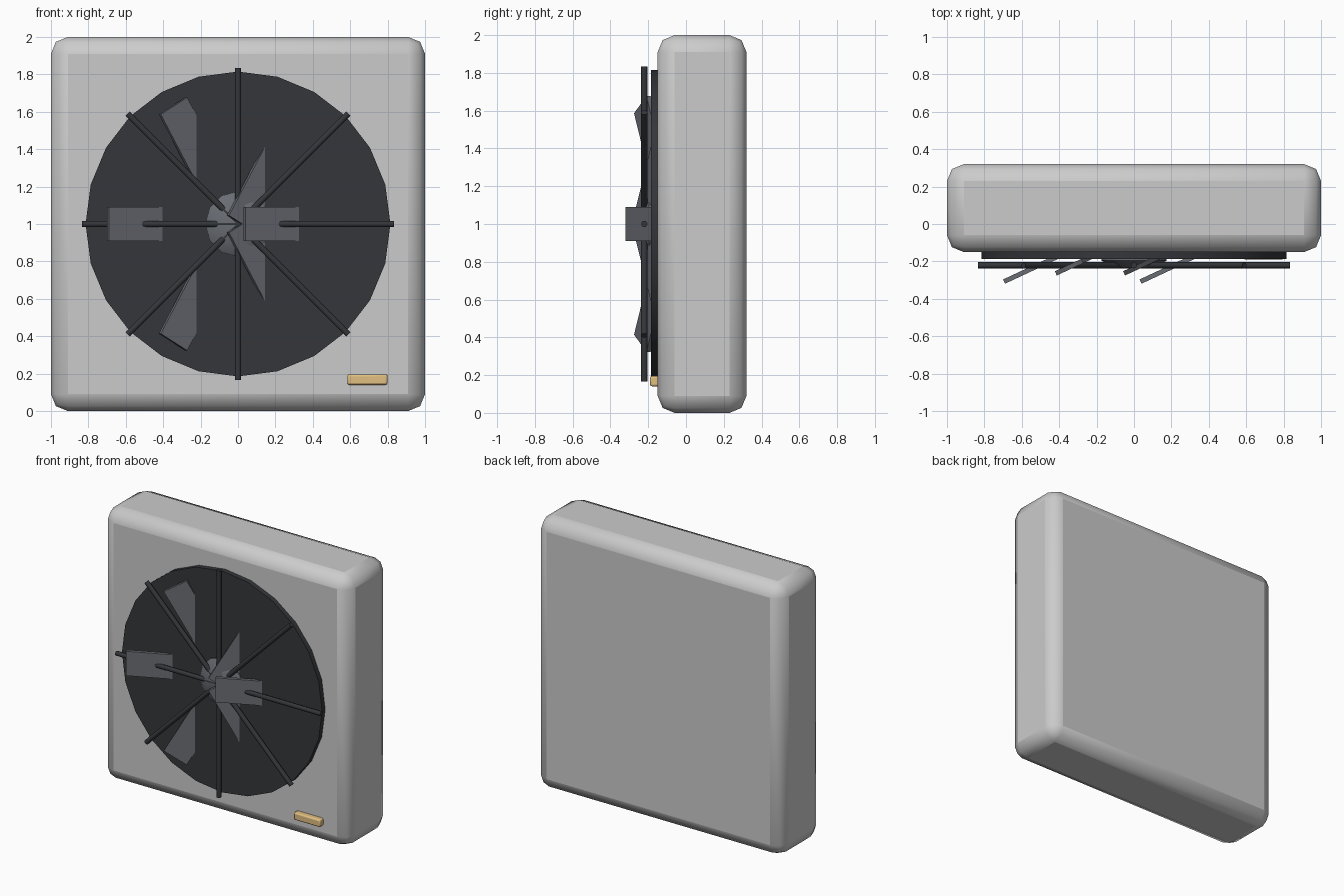
import bpy, math

if "Cube" in bpy.data.objects:
    bpy.data.objects.remove(bpy.data.objects["Cube"])


def material(name, rgb):
    m = bpy.data.materials.new(name)
    m.diffuse_color = (*rgb, 1)
    m.use_nodes = True
    m.node_tree.nodes["Principled BSDF"].inputs["Base Color"].default_value = m.diffuse_color
    return m


CASE = material("case_paint", (0.58, 0.58, 0.55))
DARK = material("dark_metal", (0.035, 0.037, 0.042))
BLADE = material("blade_metal", (0.14, 0.15, 0.17))
BRASS = material("brass", (0.75, 0.52, 0.22))


def finish(name, mat, bevel=0, segments=2):
    ob = bpy.context.object
    ob.name = name
    ob.data.materials.append(mat)
    if bevel:
        mod = ob.modifiers.new("bevel", "BEVEL")
        mod.width = bevel
        mod.segments = segments
    bpy.ops.object.shade_smooth_by_angle(angle=math.radians(50))
    return ob


def box(name, loc, size, mat, rot=(0, 0, 0), bevel=0, segments=2):
    bpy.ops.mesh.primitive_cube_add(size=1, location=loc)
    ob = bpy.context.object
    ob.scale = size
    bpy.ops.object.transform_apply(location=False, rotation=False, scale=True)
    ob.rotation_euler = rot
    return finish(name, mat, bevel, segments)


def facing_cone(name, sides, r_back, r_front, y_back, y_front, mat):
    # round part whose axis runs towards the front
    bpy.ops.mesh.primitive_cone_add(
        vertices=sides, radius1=r_back, radius2=r_front, depth=y_back - y_front,
        location=(0, (y_back + y_front) / 2, 1), rotation=(math.pi / 2, 0, 0))
    return finish(name, mat)


# Casing
box("casing", (0, 0.085, 1), (2, 0.47, 2), CASE, bevel=0.09)

# Dark round fan opening
facing_cone("fan_opening", 24, 0.815, 0.815, -0.14, -0.186, DARK)

# Hub with a sloped rim
facing_cone("hub_base", 12, 0.175, 0.175, -0.14, -0.195, BLADE)
facing_cone("hub_cap", 12, 0.175, 0.11, -0.195, -0.236, BLADE)

# Six pitched blades, half sunk into the opening
for i in range(6):
    a = i * math.pi / 3
    loc = (0.365 * math.cos(a), -0.154, 1 - 0.365 * math.sin(a))
    box(f"blade_{i + 1}", loc, (0.728, 0.025, 0.18), BLADE,
        rot=(0, a, math.radians(25)))

# Guard bars crossing the opening
for i in range(4):
    bpy.ops.mesh.primitive_cylinder_add(
        vertices=8, radius=0.017, depth=1.67, location=(0, -0.221, 1),
        rotation=(0, i * math.pi / 4, 0))
    finish(f"guard_bar_{i + 1}", DARK)

# Small brass plate in the lower corner
box("badge_plate", (0.692, -0.165, 0.168), (0.215, 0.05, 0.055), BRASS,
    bevel=0.01)
